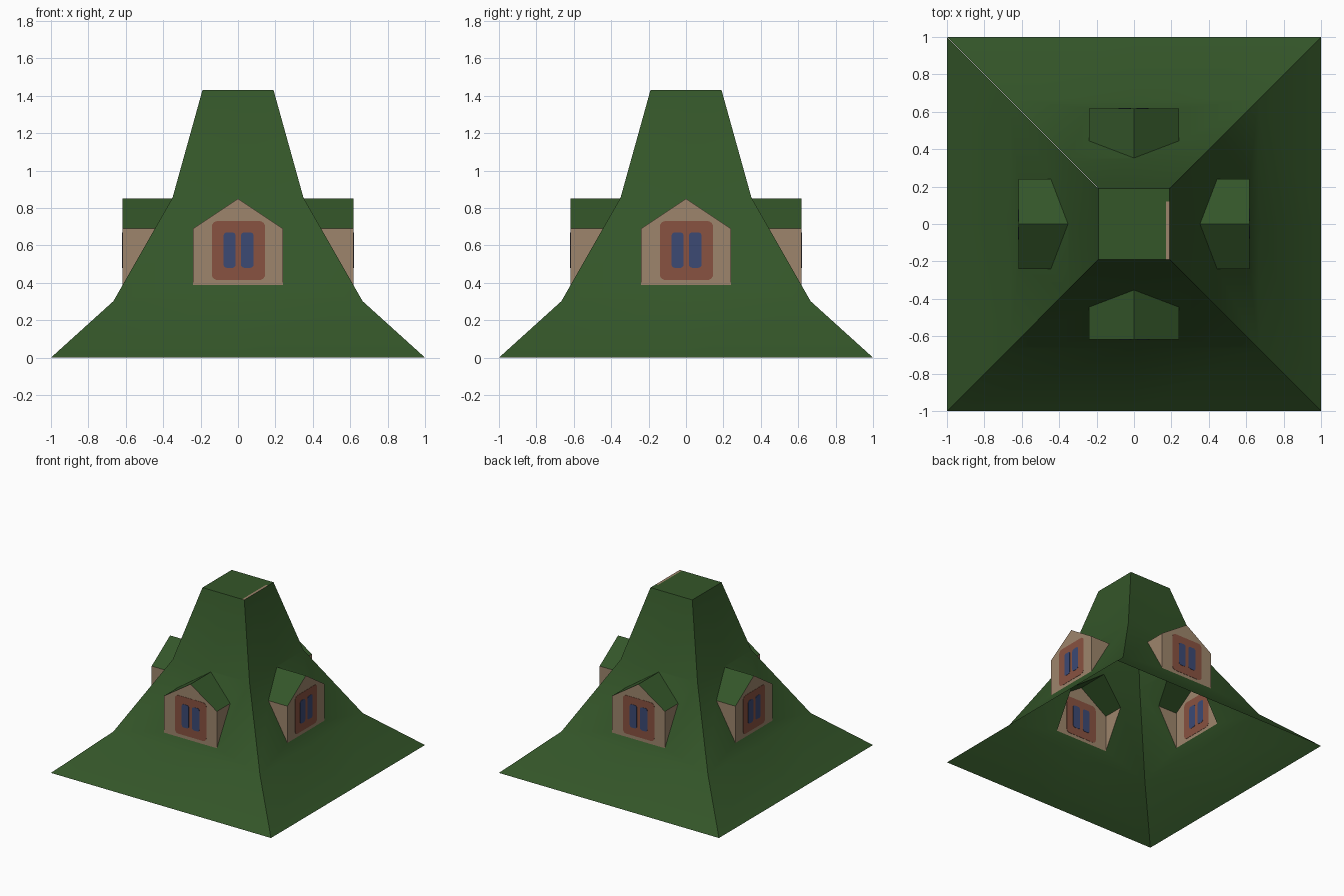
import bpy, bmesh, math
from mathutils import Matrix, Vector

if "Cube" in bpy.data.objects:
    bpy.data.objects.remove(bpy.data.objects["Cube"])


def material(name, rgb):
    m = bpy.data.materials.new(name)
    m.diffuse_color = (*rgb, 1)
    m.use_nodes = True
    m.node_tree.nodes["Principled BSDF"].inputs["Base Color"].default_value = m.diffuse_color
    return m


GREEN = material("dark green roof", (0.034, 0.092, 0.022))
TAN = material("tan wall", (0.34, 0.235, 0.15))
BROWN = material("red brown frame", (0.25, 0.085, 0.052))
BLUE = material("blue glass", (0.045, 0.067, 0.175))

# Roof profile (half width, height) and dormer sizes
PROFILE = [(1.0, 0.0), (0.666, 0.302), (0.35, 0.855), (0.19, 1.43)]
HALF, SILL, EAVE, RIDGE = 0.24, 0.388, 0.69, 0.85


def half_width(z):
    for (a, za), (b, zb) in zip(PROFILE, PROFILE[1:]):
        if z <= zb:
            return a + (b - a) * (z - za) / (zb - za)


FRONT = -half_width(SILL)


def on_roof(x, z):
    return (x, -half_width(z), z)


def build(name, faces, mats, turn=0, smooth=False):
    """faces: list of (points, material index), turned about z."""
    bm = bmesh.new()
    rot = Matrix.Rotation(turn, 3, 'Z')
    for pts, mi in faces:
        f = bm.faces.new([bm.verts.new(rot @ Vector(p)) for p in pts])
        f.material_index = mi
        f.smooth = smooth
    bmesh.ops.remove_doubles(bm, verts=bm.verts, dist=1e-5)
    me = bpy.data.meshes.new(name)
    bm.to_mesh(me)
    bm.free()
    for m in mats:
        me.materials.append(m)
    ob = bpy.data.objects.new(name, me)
    bpy.context.collection.objects.link(ob)
    return ob


def plate(name, x0, x1, z0, z1, r, depth, mat, turn):
    """Rounded plate set through the dormer front, seen from both sides."""
    outline = []
    corners = [(x1 - r, z0 + r, -90), (x1 - r, z1 - r, 0), (x0 + r, z1 - r, 90), (x0 + r, z0 + r, 180)]
    for cx, cz, start in corners:
        for i in range(5):
            a = math.radians(start + 22.5 * i)
            outline.append((cx + r * math.cos(a), cz + r * math.sin(a)))
    near = [(x, FRONT - depth, z) for x, z in outline]
    far = [(x, FRONT + depth, z) for x, z in outline]
    faces = [(near, 0), (far[::-1], 0)]
    for i in range(len(outline)):
        j = (i + 1) % len(outline)
        faces.append(([near[j], near[i], far[i], far[j]], 0))
    build(name, faces, [mat], turn)


for k, side in enumerate(("front", "right", "back", "left")):
    turn = k * math.pi / 2

    # Roof side: lower skirt, middle band with dormer opening, upper tower
    (w0, z0), (w1, z1), (w2, z2), (w3, z3) = PROFILE
    faces = []
    for s in (1, -1):
        bands = [
            [on_roof(0, z0), on_roof(s * w0, z0), on_roof(s * w1, z1), on_roof(0, z1)],
            [on_roof(0, z1), on_roof(s * w1, z1), on_roof(s * w2, z2), on_roof(0, z2),
             on_roof(0, RIDGE), on_roof(s * HALF, EAVE), on_roof(s * HALF, SILL), on_roof(0, SILL)],
            [on_roof(0, z2), on_roof(s * w2, z2), on_roof(s * w3, z3), on_roof(0, z3)]]
        faces += [(b[::s], 0) for b in bands]
    build(side + "_roof_side", faces, [GREEN], turn, smooth=True)

    # Dormer: gabled front, two cheeks, two roof slopes, open into the roof
    faces = [([(-HALF, FRONT, SILL), (HALF, FRONT, SILL), (HALF, FRONT, EAVE),
               (0, FRONT, RIDGE), (-HALF, FRONT, EAVE)], 0)]
    for s in (1, -1):
        cheek = [(s * HALF, FRONT, SILL), on_roof(s * HALF, EAVE), (s * HALF, FRONT, EAVE)]
        slope = [(s * HALF, FRONT, EAVE), on_roof(s * HALF, EAVE), on_roof(0, RIDGE), (0, FRONT, RIDGE)]
        faces += [(cheek[::s], 0), (slope[::s], 1)]
    build(side + "_dormer", faces, [TAN, GREEN], turn)

    # Window frame and two panes
    plate(side + "_window_frame", -0.14, 0.145, 0.415, 0.73, 0.03, 0.002, BROWN, turn)
    plate(side + "_left_pane", -0.077, -0.013, 0.48, 0.67, 0.018, 0.004, BLUE, turn)
    plate(side + "_right_pane", 0.016, 0.083, 0.48, 0.67, 0.018, 0.004, BLUE, turn)


# Flat top with a narrow tan strip along the right edge
def rect(x0, x1, y0, y1):
    z = PROFILE[-1][1]
    return [(x0, y0, z), (x1, y0, z), (x1, y1, z), (x0, y1, z)]


T = PROFILE[-1][0]
build("flat_top", [(rect(-T, 0.17, -T, T), 0), (rect(0.17, T, -T, 0.12), 1),
                   (rect(0.17, T, 0.12, T), 0)], [GREEN, TAN])
